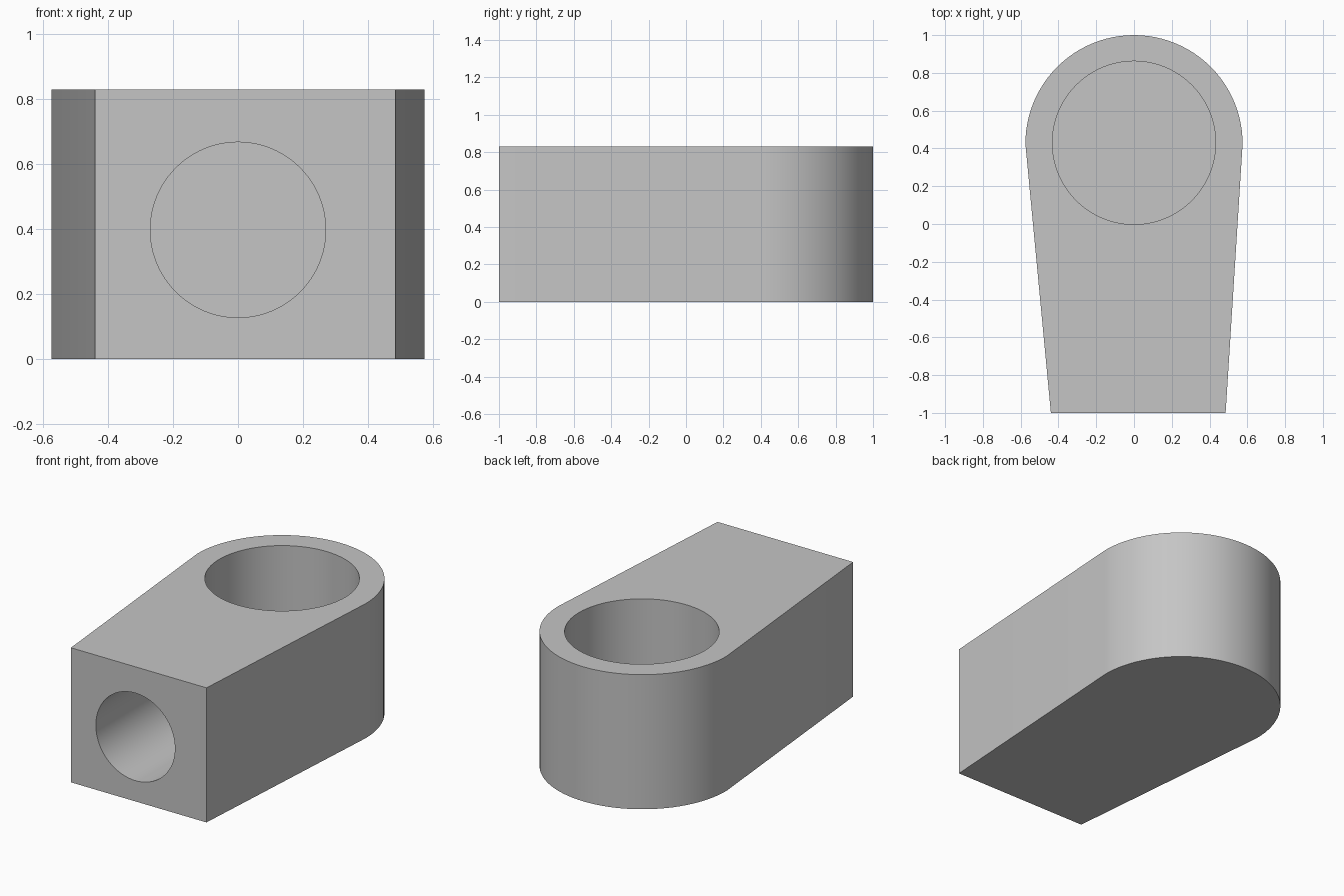
import bpy, bmesh
from math import cos, sin, pi, radians
from mathutils import Matrix

old = bpy.data.objects.get("Cube")
if old:
    bpy.data.objects.remove(old, do_unlink=True)

HEIGHT = 0.83
CENTRE_Y = 0.425
SEGMENTS = 48

grey = bpy.data.materials.new("plain_grey")
grey.use_nodes = True
colour = (0.56, 0.56, 0.56, 1)
grey.diffuse_color = colour
grey.node_tree.nodes["Principled BSDF"].inputs["Base Color"].default_value = colour


def add_object(name, bm):
    bmesh.ops.recalc_face_normals(bm, faces=bm.faces)
    mesh = bpy.data.meshes.new(name)
    bm.to_mesh(mesh)
    bm.free()
    mesh.materials.append(grey)
    obj = bpy.data.objects.new(name, mesh)
    bpy.context.collection.objects.link(obj)
    return obj


def cylinder_cutter(name, radius, length, matrix):
    bm = bmesh.new()
    bmesh.ops.create_cone(bm, cap_ends=True, segments=96, radius1=radius,
                          radius2=radius, depth=length, matrix=matrix)
    obj = add_object(name, bm)
    obj.hide_render = True
    obj.hide_set(True)
    return obj


# Tapered block with a rounded back
outline = [(-0.44, -1), (0.485, -1)]
for i in range(SEGMENTS + 1):
    a = pi * i / SEGMENTS
    outline.append((0.575 * cos(a), CENTRE_Y + 0.575 * sin(a)))
bm = bmesh.new()
base = bm.faces.new([bm.verts.new((x, y, 0)) for x, y in outline])
top = bmesh.ops.extrude_face_region(bm, geom=[base], use_keep_orig=True)
bmesh.ops.translate(bm, vec=(0, 0, HEIGHT),
                    verts=[v for v in top["geom"] if isinstance(v, bmesh.types.BMVert)])
body = add_object("tapered_block", bm)

# Blind bores: one down from the top, one inward from the front
top_floor, front_end, over = 0.14, -0.16, 0.1
top_length = HEIGHT + over - top_floor
front_length = front_end + 1 + over
cutters = [
    cylinder_cutter("top_bore_cutter", 0.432, top_length,
                    Matrix.Translation((0, 0.43, top_floor + top_length / 2))),
    cylinder_cutter("front_bore_cutter", 0.27, front_length,
                    Matrix.Translation((0, front_end - front_length / 2, 0.398))
                    @ Matrix.Rotation(radians(90), 4, "X")),
]
bpy.context.view_layer.objects.active = body
body.select_set(True)
for cutter in cutters:
    mod = body.modifiers.new(cutter.name, "BOOLEAN")
    mod.operation = "DIFFERENCE"
    mod.solver = "EXACT"
    mod.object = cutter
    bpy.ops.object.modifier_apply(modifier=mod.name)
for cutter in cutters:
    bpy.data.objects.remove(cutter, do_unlink=True)

bpy.ops.object.shade_smooth_by_angle(angle=radians(30))
